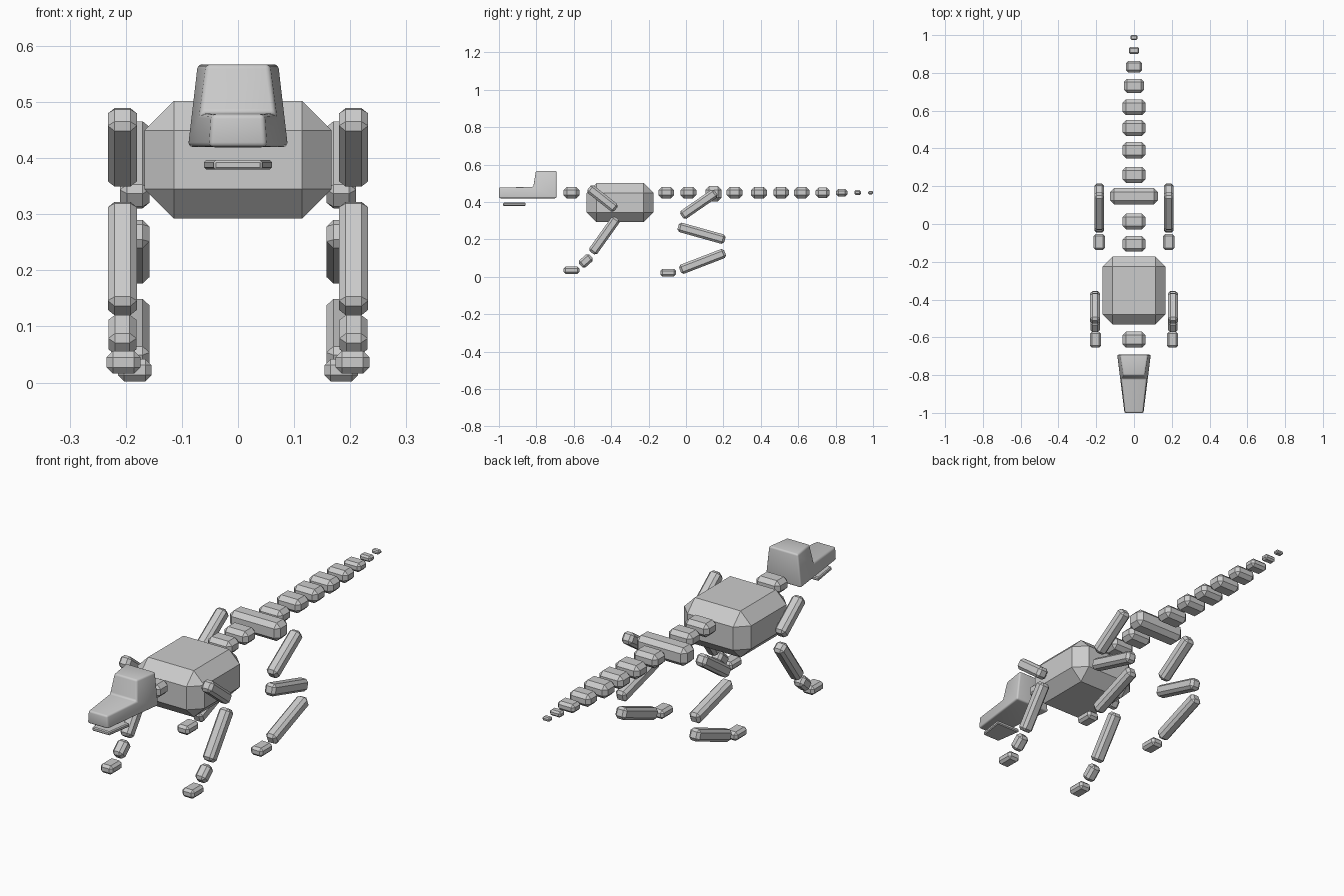
import bpy, bmesh, math

if "Cube" in bpy.data.objects:
    bpy.data.objects.remove(bpy.data.objects["Cube"])


def finish(name, bm, bevel, segments=1, smooth=False):
    # Bevel the sharp edges and link the mesh
    bmesh.ops.recalc_face_normals(bm, faces=bm.faces)
    edges = [e for e in bm.edges if e.calc_face_angle(0) > math.radians(25)]
    bmesh.ops.bevel(bm, geom=edges, offset=bevel, offset_type='OFFSET',
                    segments=segments, profile=0.5, affect='EDGES', clamp_overlap=True)
    me = bpy.data.meshes.new(name)
    bm.to_mesh(me)
    bm.free()
    ob = bpy.data.objects.new(name, me)
    bpy.context.collection.objects.link(ob)
    if smooth:
        bpy.ops.object.select_all(action='DESELECT')
        ob.select_set(True)
        bpy.context.view_layer.objects.active = ob
        bpy.ops.object.shade_smooth_by_angle(angle=math.radians(35))
    return ob


def block(name, center, size, bevel, tilt=0.0):
    # Chamfered box, tilted about x
    bm = bmesh.new()
    bmesh.ops.create_cube(bm, size=1)
    bmesh.ops.scale(bm, vec=size, verts=bm.verts)
    ob = finish(name, bm, bevel)
    ob.location = center
    ob.rotation_euler.x = tilt
    return ob


def bone(name, x, a, b, thick, bevel=0.012):
    # Limb segment between two (y, z) end points
    dy, dz = b[0] - a[0], b[1] - a[1]
    return block(name, (x, (a[0] + b[0]) / 2, (a[1] + b[1]) / 2),
                 (thick, math.hypot(dy, dz), thick), bevel, math.atan2(dz, dy))


# Torso and pelvis
block("torso", (0, -0.352, 0.397), (0.334, 0.358, 0.21), 0.053)
block("pelvis", (0, 0.147, 0.444), (0.252, 0.086, 0.082), 0.02)

# Neck, spine and tail: y centre, width, length, height
spine = [
    ("neck", -0.612, 0.12, 0.085, 0.062),
    ("spine_1", -0.105, 0.12, 0.083, 0.062),
    ("spine_2", 0.013, 0.12, 0.084, 0.062),
    ("tail_1", 0.260, 0.12, 0.085, 0.062),
    ("tail_2", 0.390, 0.12, 0.086, 0.062),
    ("tail_3", 0.508, 0.12, 0.083, 0.062),
    ("tail_4", 0.618, 0.12, 0.083, 0.062),
    ("tail_5", 0.731, 0.105, 0.075, 0.056),
    ("tail_6", 0.833, 0.085, 0.060, 0.040),
    ("tail_7", 0.918, 0.055, 0.036, 0.026),
    ("tail_8", 0.987, 0.036, 0.026, 0.017),
]
for name, y, w, l, h in spine:
    block(name, (0, y, 0.45), (w, l, h), min(0.018, h * 0.29))

# Head: half width, y, z around the side profile
profile = [(0.051, -1.0, 0.42), (0.047, -1.0, 0.478), (0.068, -0.817, 0.48),
           (0.056, -0.802, 0.567), (0.073, -0.692, 0.567), (0.090, -0.692, 0.42),
           (0.074, -0.817, 0.42)]
bm = bmesh.new()
L = [bm.verts.new((-w, y, z)) for w, y, z in profile]
R = [bm.verts.new((w, y, z)) for w, y, z in profile]
n = len(profile)
for i in range(n):
    j = (i + 1) % n
    bm.faces.new((L[i], L[j], R[j], R[i]))
for s in (L, R):
    bm.faces.new((s[0], s[1], s[2], s[6]))
    bm.faces.new((s[6], s[2], s[3], s[4], s[5]))
finish("head", bm, 0.008, 3, True)

# Lower jaw, tapered to the front
bm = bmesh.new()
bmesh.ops.create_cube(bm, size=1)
for v in bm.verts:
    front = v.co.y < 0
    v.co.x *= 0.086 if front else 0.122
    v.co.y = -0.978 if front else -0.858
    v.co.z = 0.388 + v.co.z * 0.017
finish("jaw", bm, 0.004)

# Legs, mirrored left and right
for side, s in (("left", 1), ("right", -1)):
    xf, xh = 0.206 * s, 0.184 * s
    bone("front_upper_leg_" + side, xf, (-0.519, 0.476), (-0.375, 0.362), 0.052)
    bone("front_lower_leg_" + side, xf, (-0.370, 0.314), (-0.503, 0.128), 0.052)
    bone("front_wrist_" + side, xf, (-0.508, 0.110), (-0.563, 0.061), 0.05)
    block("front_foot_" + side, (0.204 * s, -0.612, 0.036), (0.06, 0.084, 0.04), 0.011)
    bone("hind_thigh_" + side, xh, (-0.023, 0.325), (0.160, 0.451), 0.052)
    bone("hind_shin_" + side, xh, (-0.042, 0.268), (0.208, 0.198), 0.052)
    bone("hind_hock_" + side, xh, (-0.032, 0.036), (0.209, 0.129), 0.052)
    block("hind_foot_" + side, (xh, -0.095, 0.022), (0.06, 0.084, 0.04), 0.011)
